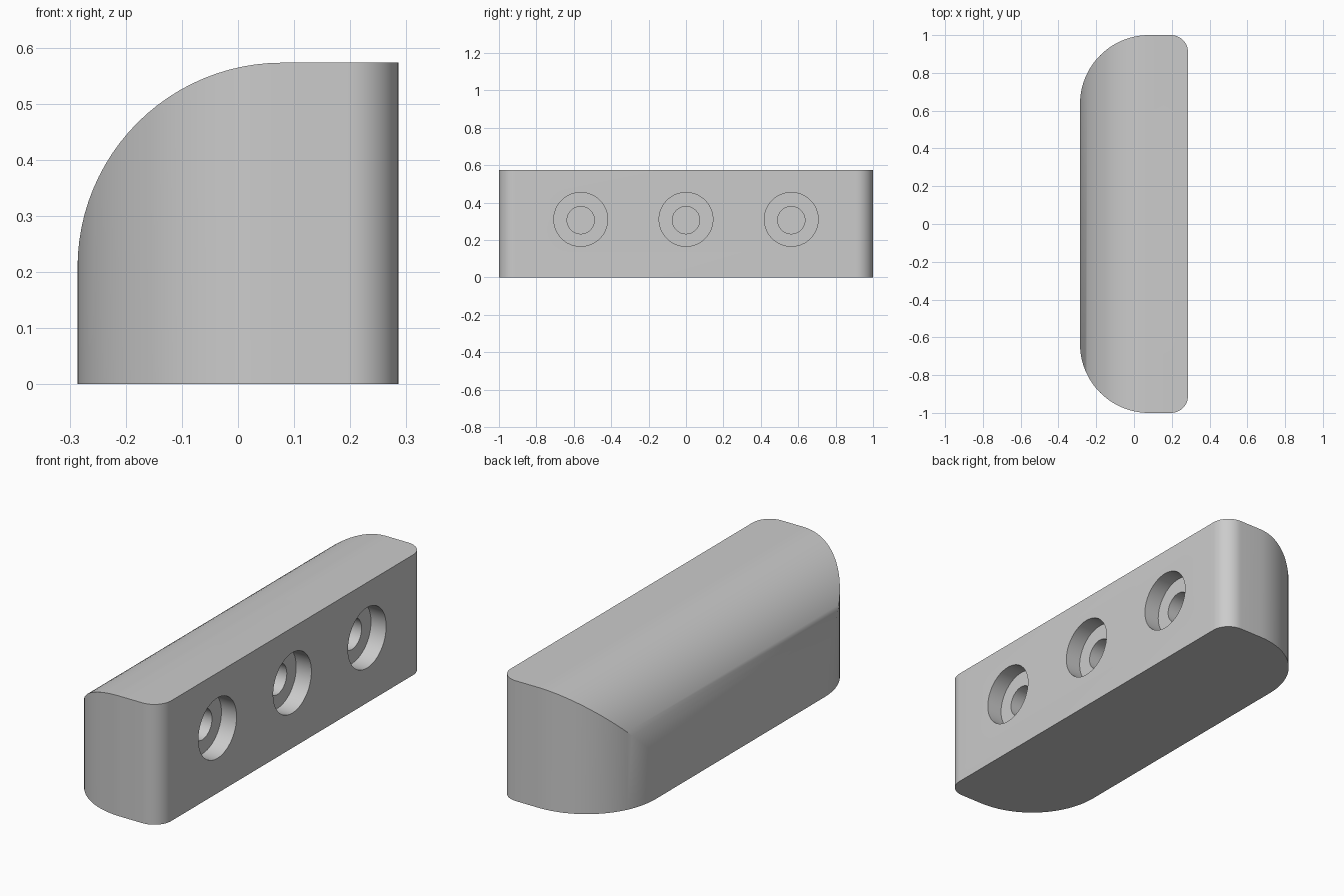
import bpy, bmesh
from math import cos, sin, pi, radians
from mathutils import Vector, Matrix

if "Cube" in bpy.data.objects:
    bpy.data.objects.remove(bpy.data.objects["Cube"])

HALF_W, HALF_L, HEIGHT = 0.286, 1.0, 0.573
BIG_R, SMALL_R = 0.365, 0.09

grey = bpy.data.materials.new("plain_grey")
grey.use_nodes = True
grey.diffuse_color = (0.6, 0.6, 0.6, 1)
grey.node_tree.nodes["Principled BSDF"].inputs["Base Color"].default_value = (0.6, 0.6, 0.6, 1)


def arc(cx, cy, r, start, steps):
    """Quarter circle, counter-clockwise from the start angle in degrees."""
    angles = [radians(start) + i * pi / 2 / steps for i in range(steps + 1)]
    return [(cx + r * cos(a), cy + r * sin(a)) for a in angles]


def prism(name, points, push):
    """Extrude a closed outline of 3D points along a vector."""
    bm = bmesh.new()
    face = bm.faces.new([bm.verts.new(p) for p in points])
    top = bmesh.ops.extrude_face_region(bm, geom=[face])["geom"]
    bmesh.ops.translate(bm, vec=push, verts=[v for v in top if isinstance(v, bmesh.types.BMVert)])
    bmesh.ops.recalc_face_normals(bm, faces=bm.faces)
    return to_object(name, bm)


def to_object(name, bm):
    mesh = bpy.data.meshes.new(name)
    bm.to_mesh(mesh)
    bm.free()
    mesh.materials.append(grey)
    obj = bpy.data.objects.new(name, mesh)
    bpy.context.collection.objects.link(obj)
    return obj


def drill(name, y, z, radius, depth):
    """Cylinder that enters the flat +x face to a given depth."""
    bm = bmesh.new()
    length = depth + 0.1
    bmesh.ops.create_cone(bm, cap_ends=True, segments=48, radius1=radius, radius2=radius, depth=length,
                          matrix=Matrix.Translation((HALF_W - depth + length / 2, y, z))
                          @ Matrix.Rotation(pi / 2, 4, "Y"))
    return to_object(name, bm)


def cut(target, tool, operation):
    bpy.context.view_layer.objects.active = target
    mod = target.modifiers.new(tool.name, "BOOLEAN")
    mod.operation, mod.object, mod.solver = operation, tool, "EXACT"
    bpy.ops.object.modifier_apply(modifier=mod.name)
    bpy.data.objects.remove(tool)


# Block with rounded plan: wide curves at -x, small ones at +x
plan = (arc(HALF_W - SMALL_R, HALF_L - SMALL_R, SMALL_R, 0, 12)
        + arc(BIG_R - HALF_W, HALF_L - BIG_R, BIG_R, 90, 24)
        + arc(BIG_R - HALF_W, BIG_R - HALF_L, BIG_R, 180, 24)
        + arc(HALF_W - SMALL_R, SMALL_R - HALF_L, SMALL_R, 270, 12))
block = prism("rounded_block", [(x, y, 0) for x, y in plan], Vector((0, 0, HEIGHT)))

# Rounded upper -x edge along the whole length
side = [(0.5, -0.1), (0.5, HEIGHT)] + arc(BIG_R - HALF_W, HEIGHT - BIG_R, BIG_R, 90, 24) + [(-HALF_W, -0.1)]
cut(block, prism("edge_profile", [(x, -1.2, z) for x, z in side], Vector((0, 2.4, 0))), "INTERSECT")

# Three stepped screw holes in the flat face
for y in (-0.563, 0, 0.563):
    cut(block, drill("counterbore", y, 0.31, 0.144, 0.08), "DIFFERENCE")
    cut(block, drill("screw_hole", y, 0.306, 0.073, 0.3), "DIFFERENCE")

bpy.ops.object.select_all(action="DESELECT")
block.select_set(True)
bpy.context.view_layer.objects.active = block
bpy.ops.object.shade_smooth_by_angle(angle=radians(30))
